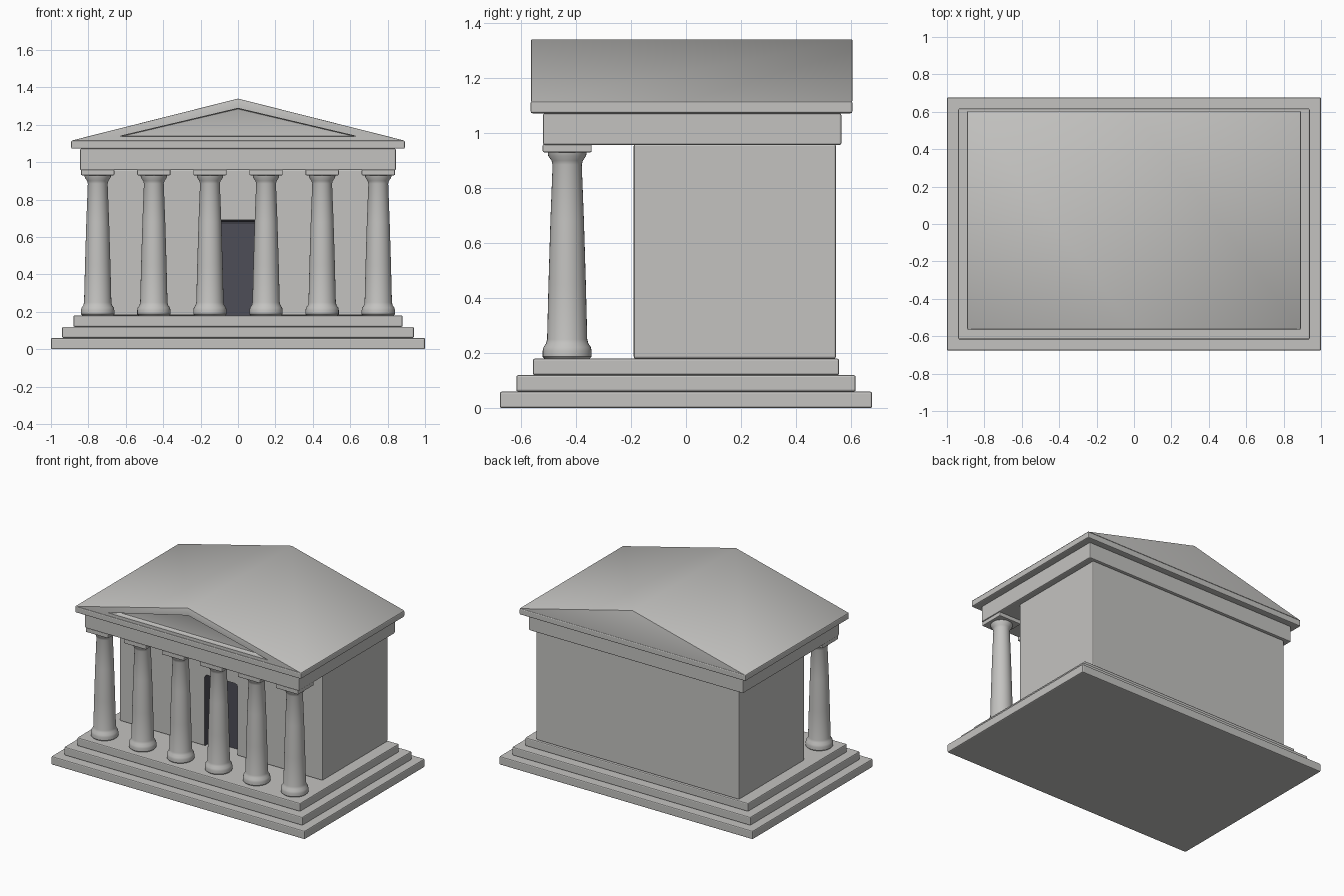
import bpy, bmesh, math

if "Cube" in bpy.data.objects:
    bpy.data.objects.remove(bpy.data.objects["Cube"])


def material(name, rgb):
    m = bpy.data.materials.new(name)
    m.diffuse_color = (*rgb, 1)
    m.use_nodes = True
    m.node_tree.nodes["Principled BSDF"].inputs["Base Color"].default_value = m.diffuse_color
    return m


STONE = material("stone", (0.55, 0.545, 0.53))
DARK = material("dark_doorway", (0.075, 0.075, 0.095))


def new_object(name, bm, mats=(STONE,)):
    bmesh.ops.recalc_face_normals(bm, faces=bm.faces)
    me = bpy.data.meshes.new(name)
    bm.to_mesh(me)
    bm.free()
    for m in mats:
        me.materials.append(m)
    ob = bpy.data.objects.new(name, me)
    bpy.context.collection.objects.link(ob)
    return ob


def activate(ob):
    bpy.ops.object.select_all(action='DESELECT')
    ob.select_set(True)
    bpy.context.view_layer.objects.active = ob


def bevel(ob, width, segments=2):
    activate(ob)
    m = ob.modifiers.new("bevel", 'BEVEL')
    m.width, m.segments = width, segments
    m.limit_method, m.angle_limit = 'ANGLE', math.radians(30)
    bpy.ops.object.modifier_apply(modifier=m.name)


def prism(name, outline, y0, y1, width=0.007, mats=(STONE,)):
    """Extrude an (x, z) outline along y and soften its edges."""
    bm = bmesh.new()
    face = bm.faces.new([bm.verts.new((x, y0, z)) for x, z in outline])
    ext = bmesh.ops.extrude_face_region(bm, geom=[face])
    verts = [v for v in ext['geom'] if isinstance(v, bmesh.types.BMVert)]
    bmesh.ops.translate(bm, verts=verts, vec=(0, y1 - y0, 0))
    ob = new_object(name, bm, mats)
    bevel(ob, width)
    return ob


def box(name, x0, x1, y0, y1, z0, z1, width=0.007, mats=(STONE,)):
    return prism(name, [(x0, z0), (x1, z0), (x1, z1), (x0, z1)], y0, y1, width, mats)


def carve(ob, cutter):
    activate(ob)
    m = ob.modifiers.new("recess", 'BOOLEAN')
    m.operation, m.solver, m.object = 'DIFFERENCE', 'EXACT', cutter
    bpy.ops.object.modifier_apply(modifier=m.name)
    bpy.data.objects.remove(cutter)


def smooth(ob, angle=30):
    activate(ob)
    bpy.ops.object.shade_smooth_by_angle(angle=math.radians(angle))


# Three steps of the base
for i, (hx, hy) in enumerate([(1.0, 0.677), (0.94, 0.617), (0.88, 0.557)]):
    box(f"step_{i + 1}", -hx, hx, -hy, hy, 0.06 * i, 0.06 * (i + 1))

# Chamber with a dark recessed doorway
chamber = box("chamber", -0.8, 0.8, -0.19, 0.545, 0.18, 0.96, 0.007, (STONE, DARK))
door = box("doorway_cutter", -0.13, 0.13, -0.30, -0.11, 0.08, 0.69, 0.02, (STONE, DARK))
for p in door.data.polygons:
    p.material_index = 1
carve(chamber, door)

# Six turned columns with square caps
PROFILE = [(0.082, 0.18), (0.089, 0.187), (0.089, 0.208), (0.086, 0.222),
           (0.077, 0.235), (0.073, 0.25), (0.068, 0.45), (0.061, 0.68),
           (0.053, 0.885), (0.057, 0.9), (0.069, 0.917), (0.071, 0.932)]
SIDES = 32
COL_Y = -0.432


def column(name, x):
    bm = bmesh.new()
    rings = []
    for r, z in PROFILE:
        angles = [2 * math.pi * k / SIDES for k in range(SIDES)]
        rings.append([bm.verts.new((x + r * math.cos(a), COL_Y + r * math.sin(a), z))
                      for a in angles])
    for a, b in zip(rings, rings[1:]):
        for k in range(SIDES):
            n = (k + 1) % SIDES
            bm.faces.new((a[k], a[n], b[n], b[k]))
    bm.faces.new(rings[0])
    bm.faces.new(rings[-1])
    smooth(new_object(name, bm), 40)


for i in range(6):
    x = -0.75 + 0.3 * i
    column(f"column_{i + 1}", x)
    box(f"column_cap_{i + 1}", x - 0.089, x + 0.089, COL_Y - 0.089, COL_Y + 0.089,
        0.93, 0.96, 0.005)

# Beam and cornice
box("beam", -0.845, 0.845, -0.52, 0.565, 0.957, 1.072)
box("cornice", -0.892, 0.892, -0.565, 0.605, 1.072, 1.116)

# Gabled roof with a recessed front pediment
roof = prism("roof", [(-0.892, 1.115), (0.892, 1.115), (0, 1.34)], -0.563, 0.605, 0.003)
carve(roof, prism("pediment_cutter", [(-0.635, 1.138), (0.635, 1.138), (0, 1.288)],
                  -0.65, -0.52, 0.01))
smooth(roof)
